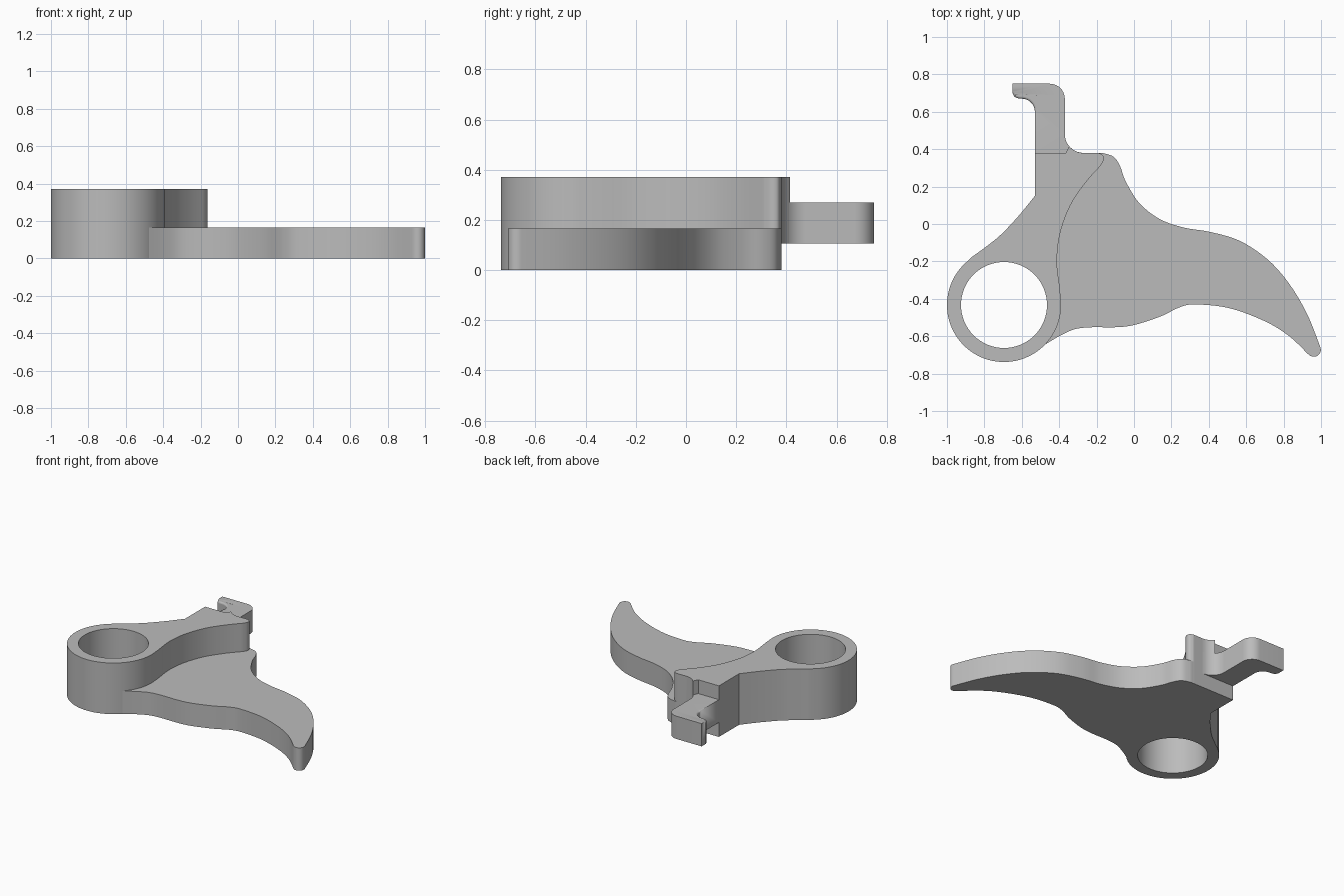
import bpy, bmesh, math

if "Cube" in bpy.data.objects:
    bpy.data.objects.remove(bpy.data.objects["Cube"])

grey = bpy.data.materials.new("plain_grey")
grey.use_nodes = True
COLOUR = (0.5, 0.5, 0.5, 1)
grey.diffuse_color = COLOUR
grey.node_tree.nodes["Principled BSDF"].inputs["Base Color"].default_value = COLOUR


def smooth(points, steps=5):
    """Catmull-Rom curve through a few points."""
    out = []
    last = len(points) - 1
    for i in range(last):
        p0, p1, p2, p3 = (points[max(0, min(last, i + k))] for k in (-1, 0, 1, 2))
        for s in range(steps):
            t = s / steps
            out.append(tuple(
                0.5 * (2 * b + (c - a) * t + (2 * a - 5 * b + 4 * c - d) * t * t
                       + (3 * b - a - 3 * c + d) * t ** 3)
                for a, b, c, d in zip(p0, p1, p2, p3)))
    return out + [points[-1]]


def arc(cx, cy, r, start, end, steps=8):
    angles = [math.radians(start + (end - start) * i / steps) for i in range(steps + 1)]
    return [(cx + r * math.cos(a), cy + r * math.sin(a)) for a in angles]


def extrude(name, outlines, bottom, top):
    """Solid from closed outlines; an inner outline becomes a hole."""
    curve = bpy.data.curves.new(name, 'CURVE')
    curve.dimensions = '2D'
    curve.fill_mode = 'BOTH'
    curve.extrude = (top - bottom) / 2
    for outline in outlines:
        spline = curve.splines.new('POLY')
        spline.points.add(len(outline) - 1)
        for point, (x, y) in zip(spline.points, outline):
            point.co = (x, y, 0, 1)
        spline.use_cyclic_u = True
    temp = bpy.data.objects.new(name + "_outline", curve)
    bpy.context.collection.objects.link(temp)
    bpy.context.view_layer.update()
    mesh = bpy.data.meshes.new_from_object(
        temp.evaluated_get(bpy.context.evaluated_depsgraph_get()))
    bpy.data.objects.remove(temp)
    bm = bmesh.new()
    bm.from_mesh(mesh)
    bmesh.ops.remove_doubles(bm, verts=bm.verts, dist=0.0005)
    bmesh.ops.translate(bm, verts=bm.verts, vec=(0, 0, (top + bottom) / 2))
    bmesh.ops.recalc_face_normals(bm, faces=bm.faces)
    bm.to_mesh(mesh)
    bm.free()
    return finish(name, mesh)


def finish(name, mesh):
    mesh.materials.clear()
    mesh.materials.append(grey)
    obj = bpy.data.objects.new(name, mesh)
    bpy.context.collection.objects.link(obj)
    bpy.ops.object.select_all(action='DESELECT')
    obj.select_set(True)
    bpy.context.view_layer.objects.active = obj
    bpy.ops.object.shade_smooth_by_angle(angle=math.radians(30))
    return obj


CX, CY = -0.695, -0.433   # pivot centre

# Thick body with the pivot ring
step_edge = smooth([(-0.18, 0.31), (-0.26, 0.22), (-0.34, 0.10), (-0.395, -0.05),
                    (-0.412, -0.2), (-0.397, -0.34), (-0.39, CY)])
left_edge = smooth([(-0.865, -0.175), (-0.80, -0.128), (-0.715, -0.06),
                    (-0.62, 0.04), (-0.53, 0.15)])
body = (step_edge + arc(CX, CY, 0.305, 0, -235, 48)[1:-1] + left_edge
        + [(-0.53, 0.38), (-0.2, 0.38)]
        + smooth([(-0.19, 0.38), (-0.166, 0.366), (-0.163, 0.34), (-0.18, 0.31)])[:-1])
hole = arc(CX, CY, 0.23, 0, 360, 64)[:-1]
extrude("pivot_body", [body, hole], 0, 0.37)

# Thin lever plate with the curved tail
upper_edge = smooth([(-0.17, 0.38), (-0.11, 0.36), (-0.075, 0.31), (-0.043, 0.225),
                     (0.03, 0.11), (0.14, 0.025), (0.27, -0.02), (0.405, -0.042),
                     (0.565, -0.09), (0.715, -0.19), (0.83, -0.32), (0.925, -0.48),
                     (0.995, -0.655)])
tip = arc(0.961, -0.672, 0.038, 10, -140)
lower_edge = smooth([(0.93, -0.695), (0.83, -0.60), (0.70, -0.52), (0.51, -0.45),
                     (0.33, -0.43), (0.245, -0.445), (0.14, -0.495), (0.0, -0.54),
                     (-0.10, -0.552), (-0.225, -0.552), (-0.315, -0.562),
                     (-0.395, -0.597), (-0.476, -0.645)])
plate_root = [(-0.43, CY), (-0.435, -0.2), (-0.42, 0), (-0.3, 0.36), (-0.2, 0.38)]
extrude("lever_plate", [upper_edge + tip + lower_edge + plate_root], 0, 0.165)

# Hook arm, with a filleted root and a bent end
fillet = arc(-0.27, 0.48, 0.1, 270, 180)
inner_bend = arc(-0.60, 0.60, 0.07, 0, 90)
hook = (fillet + arc(-0.45, 0.67, 0.08, 0, 90)
        + [(-0.65, 0.75), (-0.65, 0.70)]
        + smooth([(-0.64, 0.68), (-0.62, 0.672), (-0.60, 0.67)])[:-1]
        + inner_bend[::-1] + [(-0.53, 0.38)])
arm = extrude("hook_arm", [hook], 0.105, 0.27)

# Rounded upper rim on the inside of the bend
bm = bmesh.new()
bm.from_mesh(arm.data)
rim = [e for e in bm.edges if len(e.link_faces) == 2
       and abs(e.calc_face_angle(0)) > 1
       and all(v.co.z > 0.26 and v.co.x < -0.525 and 0.59 < v.co.y < 0.705
               for v in e.verts)]
bmesh.ops.bevel(bm, geom=rim, offset=0.03, segments=4, profile=0.5,
                affect='EDGES', clamp_overlap=True)
bm.to_mesh(arm.data)
bm.free()

# Raised lug in the corner beside the hook
lug = [(-0.365, 0.38), (-0.347, 0.415)] + arc(-0.27, 0.48, 0.1, 222, 270, 6)
extrude("corner_lug", [lug], 0.105, 0.37)
